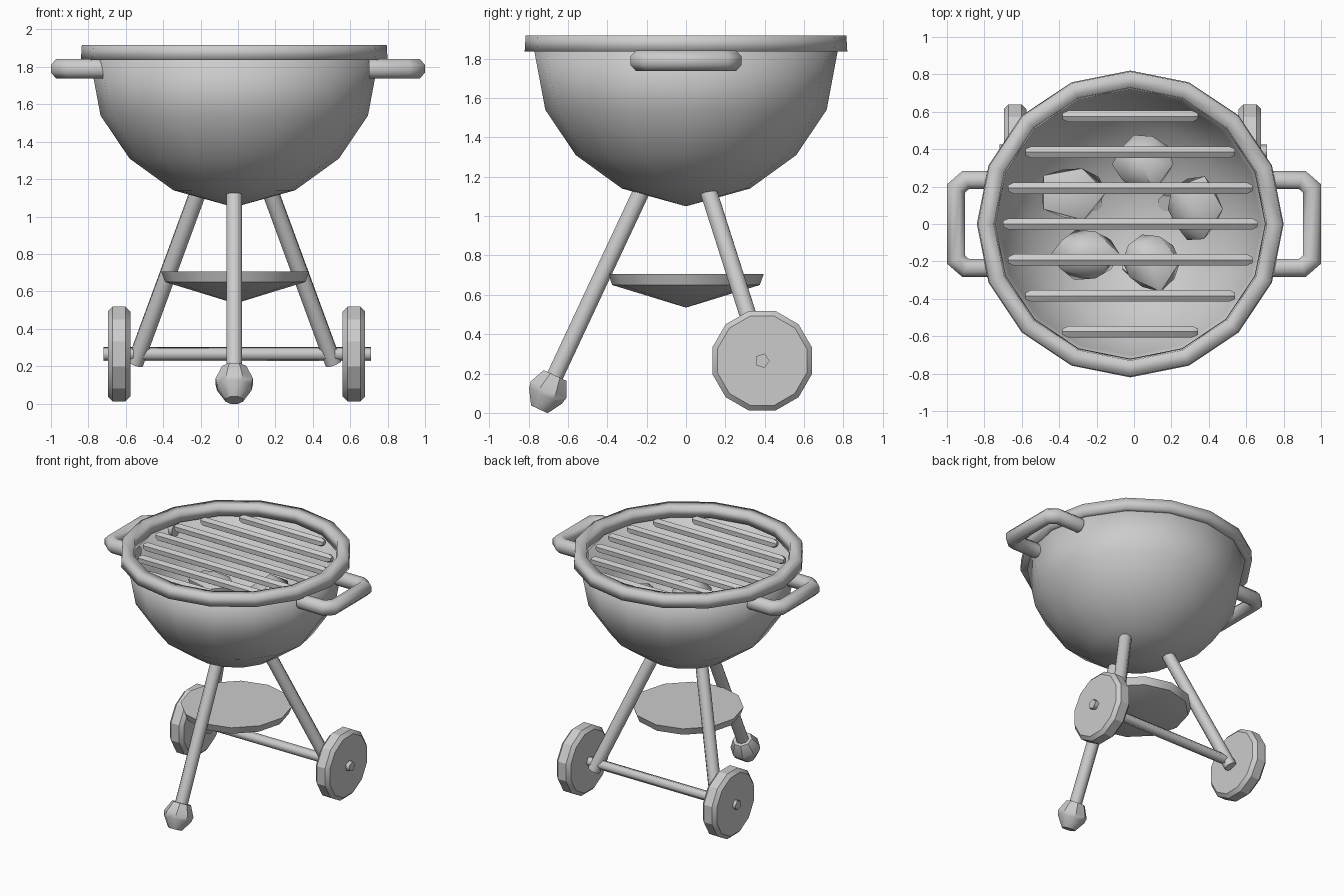
import bpy, bmesh, math, random
from mathutils import Vector

cube = bpy.data.objects.get("Cube")
if cube:
    bpy.data.objects.remove(cube, do_unlink=True)

grey = bpy.data.materials.new("plain_grey")
grey.use_nodes = True
COLOUR = (0.6, 0.6, 0.6, 1)
grey.diffuse_color = COLOUR
grey.node_tree.nodes["Principled BSDF"].inputs["Base Color"].default_value = COLOUR

CX = -0.02  # centre line of the bowl and stand


def finish(name, bm, angle):
    """Turn a bmesh into a named object, smooth below the given edge angle."""
    bmesh.ops.recalc_face_normals(bm, faces=bm.faces[:])
    mesh = bpy.data.meshes.new(name)
    bm.to_mesh(mesh)
    bm.free()
    mesh.materials.append(grey)
    mesh.shade_smooth()
    mesh.set_sharp_from_angle(angle=math.radians(angle))
    obj = bpy.data.objects.new(name, mesh)
    bpy.context.collection.objects.link(obj)
    return obj


def bridge(bm, a, b):
    n = len(a)
    for i in range(n):
        bm.faces.new((a[i], a[(i + 1) % n], b[(i + 1) % n], b[i]))


def lathe(name, origin, axis, profile, sides, angle=40, turn=0.0, loop=False, caps=True):
    """Revolve (radius, distance) pairs around an axis through origin."""
    bm = bmesh.new()
    rot = Vector(axis).to_track_quat('Z', 'Y')
    rings = []
    for r, h in profile:
        ring = []
        for i in range(sides):
            t = math.tau * i / sides + turn
            p = Vector((r * math.cos(t), r * math.sin(t), h))
            ring.append(bm.verts.new(Vector(origin) + rot @ p))
        rings.append(ring)
    for a, b in zip(rings, rings[1:]):
        bridge(bm, a, b)
    if loop:
        bridge(bm, rings[-1], rings[0])
    elif caps:
        bm.faces.new(rings[0])
        bm.faces.new(rings[-1])
    bmesh.ops.remove_doubles(bm, verts=bm.verts[:], dist=0.0001)
    return finish(name, bm, angle)


def rod(name, start, end, radius, sides=8, taper=0.0):
    """Straight bar, optionally with tapered ends."""
    axis = Vector(end) - Vector(start)
    n = axis.length
    profile = [(radius, 0), (radius, n)]
    if taper:
        profile = [(radius * 0.55, 0), (radius, taper),
                   (radius, n - taper), (radius * 0.55, n)]
    return lathe(name, start, axis, profile, sides, 50, math.pi / sides)


# Bowl and rim
bowl = lathe("bowl", (CX, 0, 0), (0, 0, 1),
             [(0, 1.05), (0.325, 1.14), (0.56, 1.31), (0.715, 1.54), (0.775, 1.86)],
             16, 60, caps=False)
shell = bowl.modifiers.new("thickness", 'SOLIDIFY')
shell.thickness = 0.015
shell.offset = -1
lathe("rim", (CX, 0, 0), (0, 0, 1),
      [(0.82, 1.837), (0.815, 1.918), (0.73, 1.918), (0.72, 1.837)],
      16, 120, loop=True)

# Grate bars, trimmed to a circle
for i in range(-3, 4):
    y = i * 0.192
    half = math.sqrt(0.68 ** 2 - y * y)
    rod("grate_bar", (CX - half, y, 1.835), (CX + half, y, 1.835), 0.035, 6, 0.03)

# Charcoal lumps
random.seed(4)
for x, y, sx, sy in [(-0.33, 0.17, 0.2, 0.16), (0.05, 0.32, 0.17, 0.17),
                     (0.33, 0.08, 0.16, 0.19), (-0.26, -0.16, 0.19, 0.15),
                     (0.09, -0.2, 0.17, 0.17)]:
    bm = bmesh.new()
    bmesh.ops.create_icosphere(bm, subdivisions=1, radius=1)
    for v in bm.verts:
        k = random.uniform(0.88, 1.12)
        v.co = (x + v.co.x * sx * k, y + v.co.y * sy * k, 1.45 + v.co.z * 0.15 * k)
    finish("charcoal", bm, 45)

# Side handles: octagonal tube swept around a chamfered loop
for name, s in (("left_handle", 1), ("right_handle", -1)):
    path = [(0.70, 0.235), (0.90, 0.235), (0.952, 0.19)]
    path += [(px, -py) for px, py in reversed(path)]
    pts = [Vector((s * px, py, 1.79)) for px, py in path]
    bm = bmesh.new()
    rings = []
    for i, p in enumerate(pts):
        before = (p - pts[i - 1]).normalized() if i else Vector()
        after = (pts[i + 1] - p).normalized() if i < len(pts) - 1 else Vector()
        d = (before + after).normalized()
        side = Vector((-d.y, d.x, 0))
        widen = 1 / d.dot(after if after.length else before)
        ring = []
        for k in range(8):
            t = math.tau * (k + 0.5) / 8
            ring.append(bm.verts.new(p + side * 0.052 * widen * math.cos(t)
                                     + Vector((0, 0, 0.056 * math.sin(t)))))
        rings.append(ring)
    for a, b in zip(rings, rings[1:]):
        bridge(bm, a, b)
    bm.faces.new(rings[0])
    bm.faces.new(rings[-1])
    finish(name, bm, 50)

# Front leg and its foot
top, foot = Vector((CX, -0.22, 1.14)), Vector((CX, -0.665, 0.19))
rod("front_leg", top, foot + (foot - top) * 0.05, 0.046)
lathe("front_foot", foot, foot - top,
      [(0.07, 0), (0.108, 0.08), (0.1, 0.115), (0.05, 0.19)], 8, 40, math.pi / 8)

# Rear legs, wheels and axle
WHEEL_Y, WHEEL_Z = 0.387, 0.265
for name, s in (("left", 1), ("right", -1)):
    rod(name + "_rear_leg", (CX + s * 0.19, 0.11, 1.14),
        (CX + s * 0.53, 0.405, 0.215), 0.046)
    lathe(name + "_wheel", (s * 0.628 - 0.008, WHEEL_Y, WHEEL_Z), (1, 0, 0),
          [(0.235, -0.06), (0.262, -0.035), (0.262, 0.035), (0.235, 0.06)],
          12, 25, math.pi / 12)
lathe("axle", (-0.72, WHEEL_Y, WHEEL_Z), (1, 0, 0), [(0.038, 0), (0.038, 1.43)], 5, 75)

# Ash tray under the bowl
lathe("ash_tray", (CX + 0.005, 0, 0), (0, 0, 1),
      [(0, 0.535), (0.375, 0.65), (0.395, 0.705), (0, 0.705)], 12, 40)
